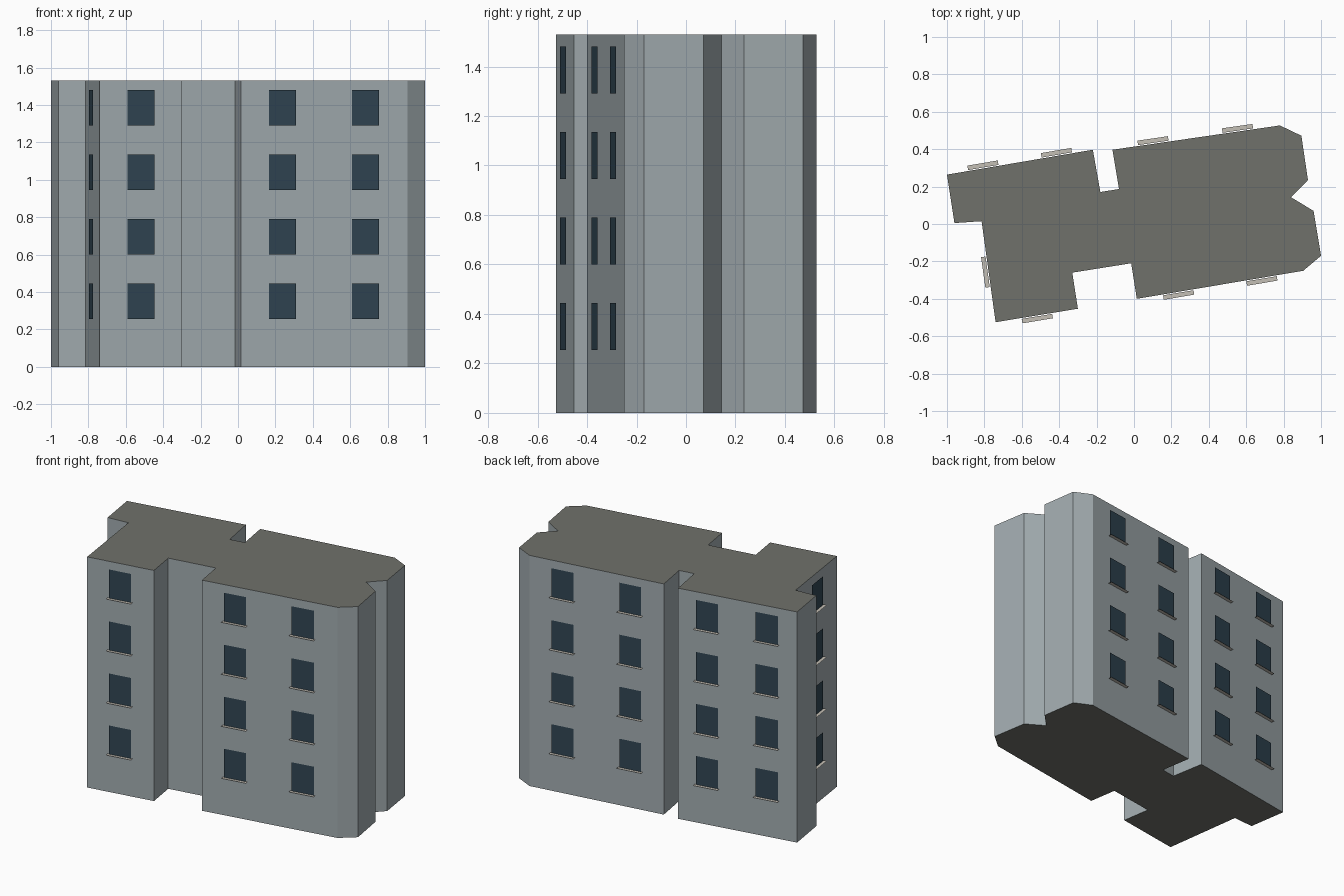
import bpy, bmesh
from mathutils import Vector

if "Cube" in bpy.data.objects:
    bpy.data.objects.remove(bpy.data.objects["Cube"])

HEIGHT = 1.53
FOOTPRINT = [(-1.0, .264), (-.96, .005), (-.815, .015), (-.74, -.525), (-.30, -.453),
             (-.33, -.26), (-.015, -.21), (.015, -.40), (.905, -.25), (1.0, -.17),
             (.96, .07), (.84, .143), (.93, .235), (.895, .472), (.78, .527),
             (-.115, .397), (-.08, .187), (-.18, .171), (-.22, .397)]
SILL_LEVELS = [.255 + .345 * i for i in range(4)]
# wall edge index, axis (0 = x, 1 = y), window centre along that axis
WINDOWS = [(2, 1, -.255), (3, 0, -.52), (7, 0, .236), (7, 0, .681),
           (14, 0, .556), (14, 0, .104), (18, 0, -.412), (18, 0, -.805)]
WIN_W, WIN_H, SILL_W = .147, .19, .165


def material(name, color):
    m = bpy.data.materials.new(name)
    m.diffuse_color = (*color, 1)
    m.use_nodes = True
    m.node_tree.nodes["Principled BSDF"].inputs["Base Color"].default_value = m.diffuse_color
    return m


def make_object(name, bm, *mats):
    me = bpy.data.meshes.new(name)
    bm.to_mesh(me)
    bm.free()
    for m in mats:
        me.materials.append(m)
    ob = bpy.data.objects.new(name, me)
    bpy.context.collection.objects.link(ob)
    return ob


wall_mat = material("wall", (.36, .41, .43))
roof_mat = material("roof", (.16, .165, .145))
glass_mat = material("glass", (.03, .06, .085))
sill_mat = material("sill", (.55, .52, .46))

# Building body: extruded footprint, roof and underside darker
bm = bmesh.new()
base = bm.faces.new([bm.verts.new((x, y, 0)) for x, y in FOOTPRINT])
ext = bmesh.ops.extrude_face_region(bm, geom=[base], use_keep_orig=True)
bmesh.ops.translate(bm, vec=(0, 0, HEIGHT),
                    verts=[g for g in ext["geom"] if isinstance(g, bmesh.types.BMVert)])
bmesh.ops.recalc_face_normals(bm, faces=bm.faces)
for f in bm.faces:
    f.material_index = 1 if abs(f.normal.z) > .5 else 0
make_object("building_body", bm, wall_mat, roof_mat)

# Window panes and flat sills, placed along their walls on every floor
panes, sills = bmesh.new(), bmesh.new()
for edge, axis, value in WINDOWS:
    a = Vector((*FOOTPRINT[edge], 0))
    b = Vector((*FOOTPRINT[(edge + 1) % len(FOOTPRINT)], 0))
    along = (b - a).normalized()
    out = Vector((along.y, -along.x, 0))
    centre = a.lerp(b, (value - a[axis]) / (b[axis] - a[axis]))
    for z in SILL_LEVELS:
        p = centre + Vector((0, 0, z))
        w, up = along * WIN_W / 2, Vector((0, 0, WIN_H))
        q = p + out * .008
        panes.faces.new([panes.verts.new(v) for v in (q - w, q + w, q + w + up, q - w + up)])
        s = along * SILL_W / 2
        i, o = p + out * .005, p + out * .029
        sills.faces.new([sills.verts.new(v) for v in (o - s, o + s, i + s, i - s)])
make_object("window_panes", panes, glass_mat)
make_object("window_sills", sills, sill_mat)
